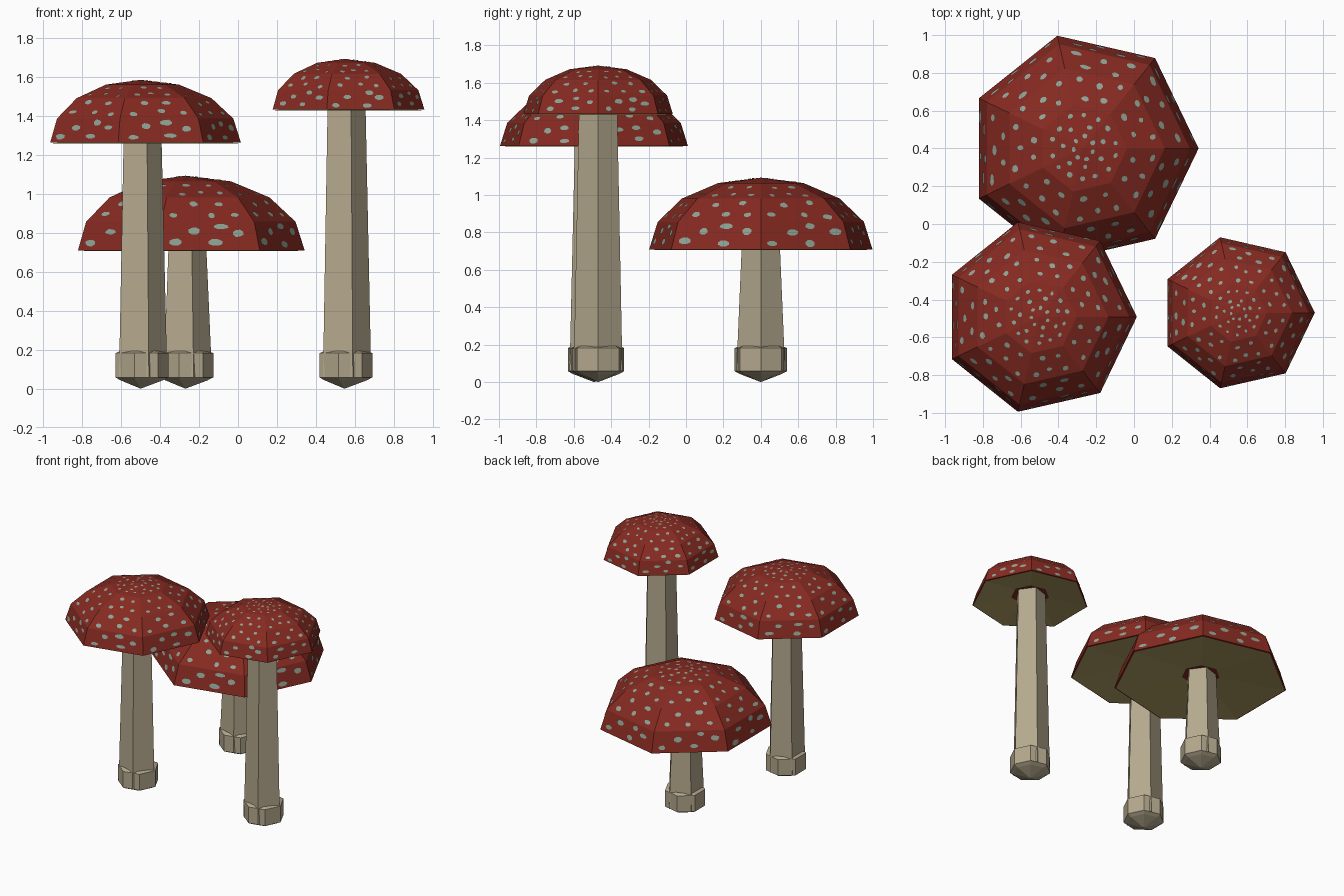
import bpy, bmesh, math, random
from mathutils import Vector

random.seed(4)
if "Cube" in bpy.data.objects:
    bpy.data.objects.remove(bpy.data.objects["Cube"])


def make_material(name, rgb):
    """Flat material from an sRGB 0-255 colour."""
    linear = [((c / 255 + 0.055) / 1.055) ** 2.4 for c in rgb] + [1.0]
    mat = bpy.data.materials.new(name)
    mat.use_nodes = True
    mat.diffuse_color = linear
    bsdf = mat.node_tree.nodes["Principled BSDF"]
    bsdf.inputs["Base Color"].default_value = linear
    bsdf.inputs["Roughness"].default_value = 0.9
    return mat


RED = make_material("cap red", (134, 42, 33))
SPOT = make_material("spot grey green", (142, 163, 149))
STEM = make_material("stem beige", (180, 168, 141))
GILL = make_material("gill olive", (174, 156, 98))


def finish(name, bm, mat, location):
    mesh = bpy.data.meshes.new(name)
    bm.to_mesh(mesh)
    bm.free()
    mesh.materials.append(mat)
    obj = bpy.data.objects.new(name, mesh)
    obj.location = location
    bpy.context.collection.objects.link(obj)


def ring_point(r, z, k, sides):
    a = math.tau * k / sides
    return Vector((r * math.cos(a), r * math.sin(a), z))


def lathe(name, profile, sides, mat, location):
    """Revolve (radius, height) points, listed from the bottom up."""
    bm = bmesh.new()
    rings = []
    for r, z in profile:
        count = 1 if r == 0 else sides
        rings.append([bm.verts.new(ring_point(r, z, k, sides)) for k in range(count)])
    for low, high in zip(rings, rings[1:]):
        for k in range(sides):
            n = k + 1
            corners = [low[k % len(low)], low[n % len(low)],
                       high[n % len(high)], high[k % len(high)]]
            bm.faces.new(list(dict.fromkeys(corners)))
    finish(name, bm, mat, location)


CAP_SIDES = 7
BANDS = 4
# Spot layout per cap band: half width, half height, (across, up) positions
SPOTS = [
    (0.058, 0.030, [(0.15, 0.25), (0.58, 0.25), (0.34, 0.66), (0.84, 0.62), (0.62, 0.82)]),
    (0.042, 0.030, [(0.15, 0.25), (0.52, 0.30), (0.83, 0.24), (0.33, 0.74), (0.70, 0.76)]),
    (0.031, 0.028, [(0.18, 0.22), (0.50, 0.30), (0.80, 0.20), (0.30, 0.70), (0.72, 0.74)]),
    (0.024, 0.022, [(0.22, 0.20), (0.72, 0.22), (0.40, 0.48), (0.60, 0.72)]),
]


def dome(radius, height):
    steps = [math.pi / 2 * b / BANDS for b in range(BANDS)]
    return [(radius * math.cos(a), height * math.sin(a)) for a in steps] + [(0, height)]


def cap_spots(name, profile, radius, location):
    """Thin irregular plates lying on the cap facets."""
    bm = bmesh.new()
    for b, (half_w, half_h, layout) in enumerate(SPOTS):
        for k in range(CAP_SIDES):
            a, c = (ring_point(*profile[b], j, CAP_SIDES) for j in (k, k + 1))
            d, e = (ring_point(*profile[b + 1], j, CAP_SIDES) for j in (k, k + 1))
            across = (c - a).normalized()
            normal = across.cross((d + e) - (a + c)).normalized()
            up = normal.cross(across)
            for u, v in layout:
                u += random.uniform(-0.04, 0.04)
                v += random.uniform(-0.06, 0.06)
                centre = a.lerp(c, u).lerp(d.lerp(e, u), v) + normal * 0.003
                w = half_w * radius * random.uniform(0.7, 1.15)
                h = half_h * radius * random.uniform(0.75, 1.1)
                verts = []
                for i in range(8):
                    t = math.tau * (i + 0.5) / 8
                    s = random.uniform(0.9, 1.1)
                    verts.append(bm.verts.new(centre + across * (w * s * math.cos(t))
                                              + up * (h * s * math.sin(t))))
                bm.faces.new(verts)
    finish(name, bm, SPOT, location)


def mushroom(label, x, y, cap_z, radius, height):
    # Base collar with a pointed underside
    lathe(label + "_collar",
          [(0, 0), (0.115, 0.043), (0.143, 0.058), (0.143, 0.182), (0.12, 0.192), (0, 0.192)],
          CAP_SIDES, STEM, (x, y, 0))
    # Tapered five-sided stem
    lathe(label + "_stem",
          [(0, 0.06), (0.137, 0.06), (0.108, cap_z), (0.106, cap_z + 0.1), (0, cap_z + 0.1)],
          5, STEM, (x, y, 0))
    # Cap shell with a narrow lip and a shallow lining
    place = (x, y, cap_z)
    profile = dome(radius, height)
    lathe(label + "_cap", [(0, 0.04), (0.14, 0.04), (radius * 0.985, 0)] + profile,
          CAP_SIDES, RED, place)
    # Gills just under the lining, leaving a red ring around the stem
    lathe(label + "_gills", [(0.13, 0.033), (radius * 0.98, -0.004)][::1],
          CAP_SIDES, GILL, place)
    cap_spots(label + "_cap_spots", profile, radius, place)


mushroom("short_mushroom", -0.27, 0.40, 0.71, 0.612, 0.383)
mushroom("middle_mushroom", -0.50, -0.492, 1.263, 0.515, 0.322)
mushroom("tall_mushroom", 0.547, -0.47, 1.432, 0.41, 0.26)
